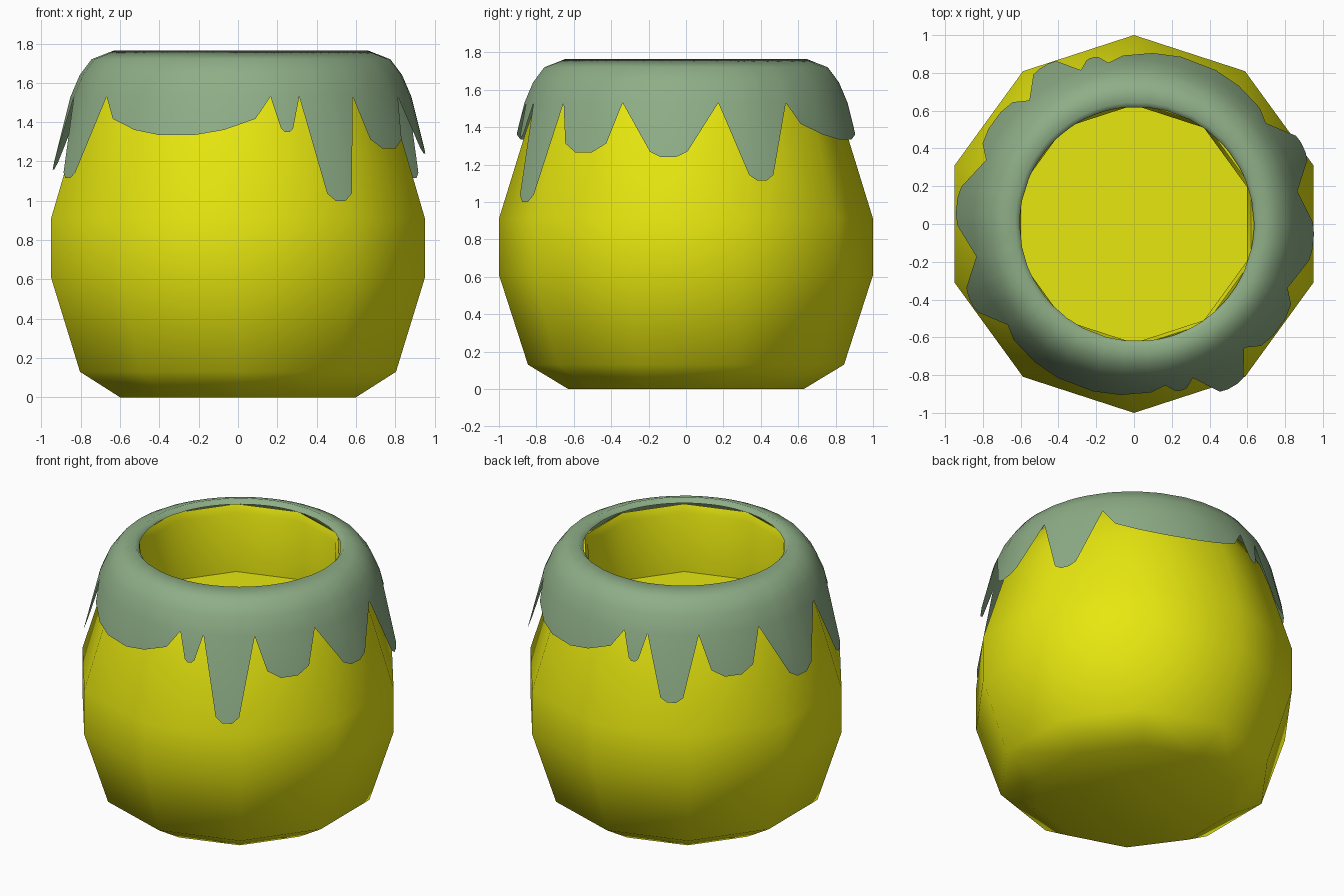
import bpy
import bmesh
from math import cos, sin, radians, pi

cube = bpy.data.objects.get("Cube")
if cube:
    bpy.data.objects.remove(cube, do_unlink=True)


def make_material(name, rgb):
    mat = bpy.data.materials.new(name)
    mat.use_nodes = True
    mat.diffuse_color = (*rgb, 1)
    bsdf = mat.node_tree.nodes["Principled BSDF"]
    bsdf.inputs["Base Color"].default_value = (*rgb, 1)
    bsdf.inputs["Roughness"].default_value = 0.7
    return mat


def finish(bm, name, mat, angle):
    mesh = bpy.data.meshes.new(name)
    bm.to_mesh(mesh)
    bm.free()
    obj = bpy.data.objects.new(name, mesh)
    bpy.context.collection.objects.link(obj)
    mesh.materials.append(mat)
    bpy.ops.object.select_all(action="DESELECT")
    obj.select_set(True)
    bpy.context.view_layer.objects.active = obj
    bpy.ops.object.shade_smooth_by_angle(angle=radians(angle))
    return obj


def bridge(bm, upper, lower):
    """Join two closed rings, skipping corners the rings share."""
    n = len(upper)
    for i in range(n):
        j = (i + 1) % n
        corners = list(dict.fromkeys([upper[i], lower[i], lower[j], upper[j]]))
        if len(corners) > 2:
            bm.faces.new(corners)


yellow = make_material("yellow clay", (0.8, 0.8, 0.005))
green = make_material("sage glaze", (0.27, 0.42, 0.24))

# Pot body: ten-sided turned profile, from the foot over the rim to the inner floor
SIDES = 10
body_profile = [(0.63, 0), (0.845, 0.13), (1, 0.61), (1, 0.91), (0.855, 1.38),
                (0.8, 1.53), (0.7, 1.69), (0.65, 1.72), (0.63, 1.67), (0.63, 1.27)]
bm = bmesh.new()
rings = []
for r, z in body_profile:
    angles = [-pi / 2 + 2 * pi * k / SIDES for k in range(SIDES)]
    rings.append([bm.verts.new((r * cos(a), r * sin(a), z)) for a in angles])
for low, high in zip(rings, rings[1:]):
    bridge(bm, high, low)
bm.faces.new(rings[0][::-1])
bm.faces.new(rings[-1])
finish(bm, "pot_body", yellow, 60)

# Glaze drips: start angle, tip height at the front, tip height at the back,
# shoulder width and shoulder depth as fractions
EDGE_Z = 1.53
drips = [(-80, 1.35, 1.35, 0.4, 0.9),
         (-70, 1.0, 1.12, 0.4, 0.93),
         (-49, 1.265, 1.265, 0.65, 0.82),
         (-23, 1.24, 1.16, 0.36, 0.9),
         (11.5, 1.115, 1.115, 0.32, 0.93),
         (38, 1.335, 1.335, 0.83, 0.58)]
starts = [d[0] for d in drips] + [100]

outline = []
for half in (0, 1):
    for i, (start, front, back, width, depth) in enumerate(drips):
        reach = (starts[i + 1] - start) / 2
        middle = start + reach + 180 * half
        drop = EDGE_Z - (back if half else front)
        soft = width > 0.8
        curve = [(-1, 0), (-width, depth)]
        curve += [(-0.5, 0.87), (-0.2, 1), (0.2, 1), (0.5, 0.87)] if soft else \
                 [(-width * 0.4, 1), (width * 0.4, 1)]
        curve.append((width, depth))
        outline += [(radians(middle + u * reach), EDGE_Z - d * drop) for u, d in curve]

# Glaze sheet: inner lip, crown and shoulder rings, then the ragged drip edge
SHIFT = 0.015
glaze_profile = [(0.62, 1.735), (0.645, 1.765), (0.76, 1.72), (0.82, 1.64), (0.867, EDGE_Z)]
bm = bmesh.new()
rings = []
for r, z in glaze_profile:
    rings.append([bm.verts.new((r * cos(a) + SHIFT, r * sin(a), z)) for a, _ in outline])
hem = []
for vert, (a, z) in zip(rings[-1], outline):
    if EDGE_Z - z < 0.001:
        hem.append(vert)
    else:
        r = 0.867 + (EDGE_Z - z) * 0.25
        hem.append(bm.verts.new((r * cos(a) + SHIFT, r * sin(a), z)))
rings.append(hem)
for upper, lower in zip(rings, rings[1:]):
    bridge(bm, upper, lower)
finish(bm, "dripping_glaze", green, 75)
